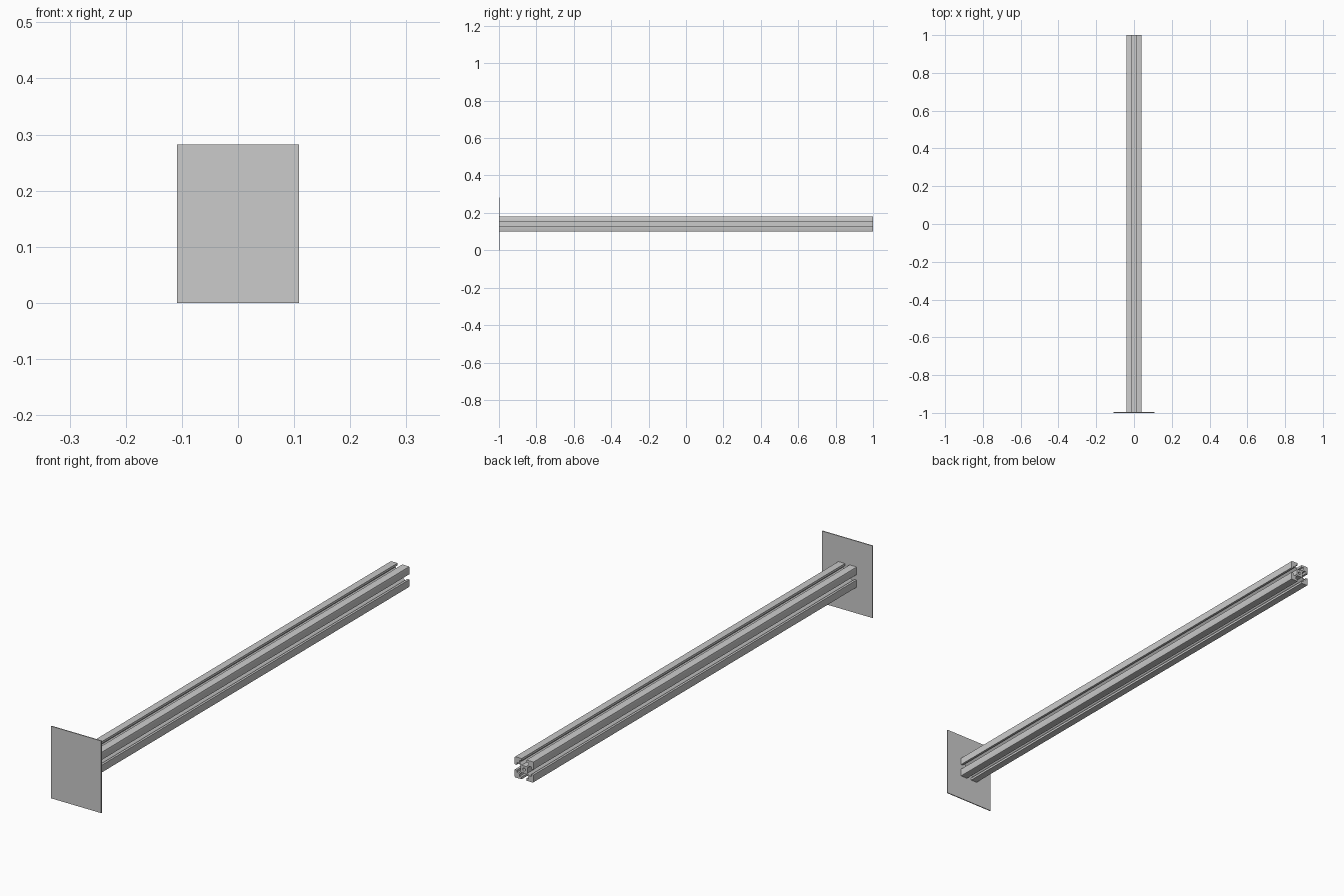
import bpy
import math

if "Cube" in bpy.data.objects:
    bpy.data.objects.remove(bpy.data.objects["Cube"])

CZ = 0.141          # height of the rail axis
H = 0.0405          # half width of the rail
PLATE_T = 0.004

# One corner of the T-slot section, up to its diagonal
half = [(0.0145, 0.0105), (0.023, 0.019), (H - 0.009, 0.019),
        (H - 0.009, 0.0103), (H, 0.0103), (H, H - 0.003), (H - 0.0009, H - 0.0009)]
corner = half + [(b, a) for a, b in reversed(half[:-1])]

# Four rotated corners make the outline
outline = []
for k in range(4):
    c, s = round(math.cos(k * math.pi / 2)), round(math.sin(k * math.pi / 2))
    outline += [(c * x - s * y, s * x + c * y) for x, y in corner]
bore = [(0.006 * math.cos(i * math.tau / 24), 0.006 * math.sin(i * math.tau / 24))
        for i in range(24)]

# Slotted rail: filled section with a centre bore, extruded along y
curve = bpy.data.curves.new("slotted_rail", 'CURVE')
curve.dimensions = '2D'
curve.fill_mode = 'BOTH'
curve.extrude = (2 - PLATE_T) / 2
for loop in (outline, bore):
    sp = curve.splines.new('POLY')
    sp.points.add(len(loop) - 1)
    for p, (x, y) in zip(sp.points, loop):
        p.co = (x, y, 0, 1)
    sp.use_cyclic_u = True
rail = bpy.data.objects.new("slotted_rail", curve)
bpy.context.collection.objects.link(rail)
rail.rotation_euler = (math.pi / 2, 0, 0)
rail.location = (0, PLATE_T / 2, CZ)
bpy.context.view_layer.objects.active = rail
rail.select_set(True)
bpy.ops.object.convert(target='MESH')
bpy.ops.object.shade_smooth_by_angle(angle=math.radians(30))

# End plate
bpy.ops.mesh.primitive_cube_add(size=1, location=(0, -1 + PLATE_T / 2, CZ))
plate = bpy.context.object
plate.name = "end_plate"
plate.scale = (0.217, PLATE_T, 2 * CZ)
bpy.ops.object.transform_apply(location=False, rotation=False, scale=True)
